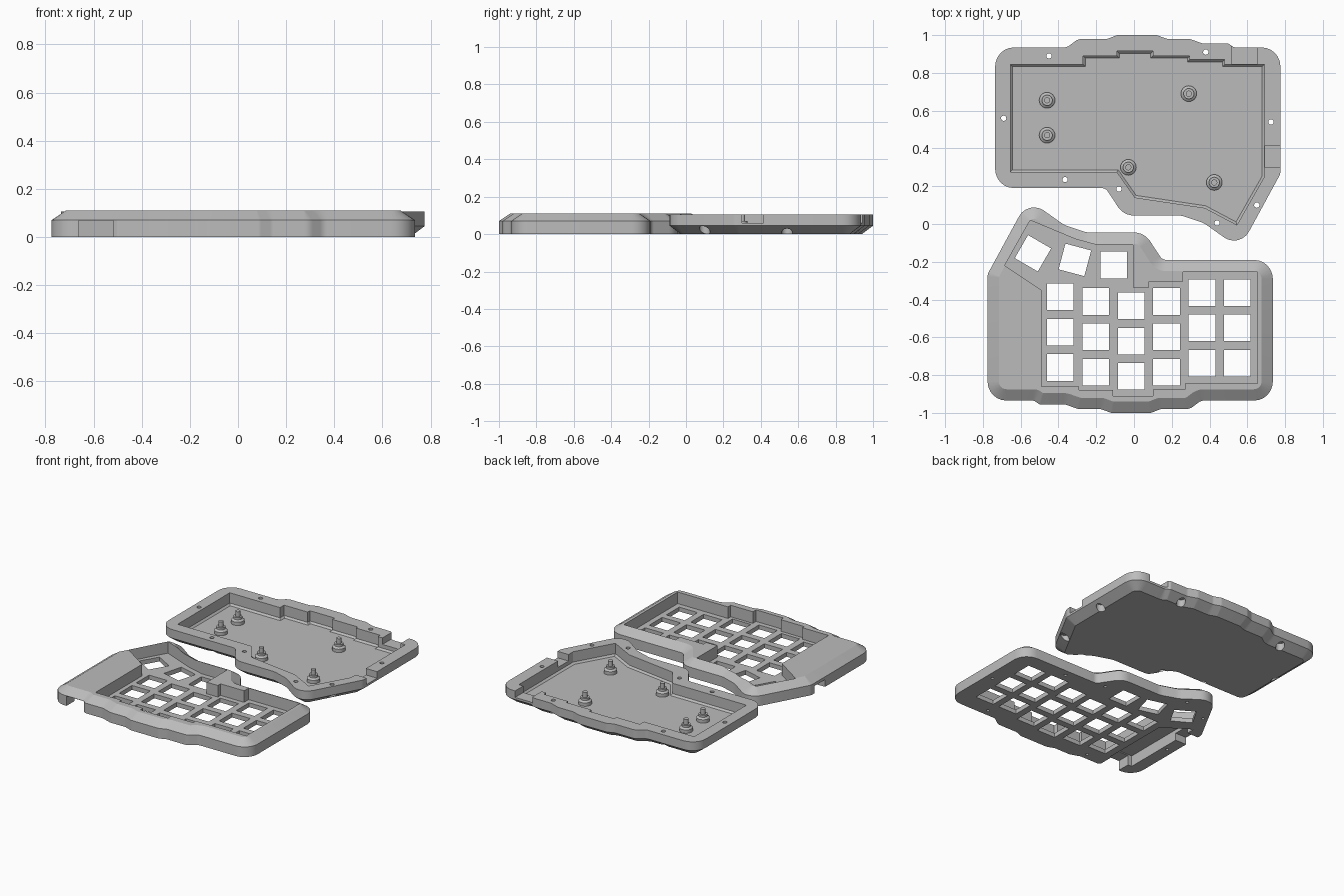
import bpy, bmesh, math
from mathutils import Vector, Matrix

cube = bpy.data.objects.get("Cube")
if cube:
    bpy.data.objects.remove(cube)

grey = bpy.data.materials.new("plain_grey")
grey.use_nodes = True
grey.diffuse_color = (0.5, 0.5, 0.5, 1)
grey.node_tree.nodes["Principled BSDF"].inputs["Base Color"].default_value = (0.5, 0.5, 0.5, 1)

# Case footprint: x, y, corner radius (counter-clockwise)
OUTLINE = [
    (-.735, .19, .1), (-.15, .19, .04), (-.055, .045, .1), (.25, .045, .12), (.37, .005, .15),
    (.56, -.13, .09), (.775, .265, .06), (.775, .935, .1), (.53, .935, .02), (.50, .955, .02),
    (.365, .955, .05), (.295, .98, .05), (.175, .98, .04), (.12, 1, .04), (-.09, 1, .04),
    (-.14, .98, .04), (-.295, .98, .06), (-.355, .935, .05), (-.735, .935, .1)]
CAVITY = [
    (-.655, .275), (-.09, .275), (.005, .14), (.375, .085), (.545, -.005), (.69, .25), (.69, .845),
    (.48, .845), (.48, .87), (.295, .87), (.295, .89), (.1, .89), (.1, .915), (-.09, .915),
    (-.09, .89), (-.27, .89), (-.27, .845), (-.655, .845)]
RECESS = [
    (-.55, .02), (-.685, -.22), (-.49, -.35), (-.49, -.86), (-.29, -.86), (-.29, -.88),
    (-.11, -.88), (-.11, -.91), (.1, -.91), (.1, -.875), (.27, -.875), (.27, -.845),
    (.655, -.845), (.655, -.255), (.26, -.255), (.26, -.305), (.08, -.305), (.08, -.335),
    (-.005, -.335), (-.005, -.11), (-.2, -.11), (-.31, -.08)]
SCREWS = [(-.45, .89), (.38, .91), (.725, .54), (-.69, .56), (-.365, .235), (-.08, .185),
          (.44, .005), (.65, .1)]
POSTS = [(-.46, .655), (-.46, .47), (.29, .69), (-.03, .30), (.425, .22)]


def turned(points):
    return [(-p[0], -p[1], *p[2:]) for p in points]


def inset(points, d):
    """Move every edge of a counter-clockwise outline inward by d."""
    out, n = [], len(points)
    for i, p in enumerate(points):
        c = Vector(p[:2])
        a = (c - Vector(points[i - 1][:2])).normalized()
        b = (Vector(points[(i + 1) % n][:2]) - c).normalized()
        na, nb = Vector((-a.y, a.x)), Vector((-b.y, b.x))
        q = c + (na + nb) * (d / (1 + na.dot(nb)))
        r = p[2] if len(p) > 2 else 0
        if r:
            r = max(.012, r - d if a.cross(b) > 0 else r + d)
        out.append((q.x, q.y, r))
    return out


def rounded(points, steps=6):
    """Replace each corner by an arc of its own radius."""
    out, n = [], len(points)
    for i, p in enumerate(points):
        c = Vector(p[:2])
        if len(p) < 3 or not p[2]:
            out.append(c)
            continue
        u, v = Vector(points[i - 1][:2]) - c, Vector(points[(i + 1) % n][:2]) - c
        half = u.angle(v) / 2
        reach = min(p[2] / math.tan(half), .48 * u.length, .48 * v.length)
        r = reach * math.tan(half)
        u.normalize()
        v.normalize()
        centre = c + (u + v).normalized() * (r / math.sin(half))
        s, e = c + u * reach - centre, c + v * reach - centre
        sweep = s.angle_signed(e)
        for k in range(steps + 1):
            out.append(centre + Matrix.Rotation(-sweep * k / steps, 2) @ s)
    return out


def add_loft(bm, rings):
    """Closed solid through matching rings of (points, z)."""
    loops = [[bm.verts.new((p[0], p[1], z)) for p in pts] for pts, z in rings]
    n = len(loops[0])
    bm.faces.new(loops[0][::-1])
    bm.faces.new(loops[-1])
    for low, high in zip(loops, loops[1:]):
        for i in range(n):
            j = (i + 1) % n
            bm.faces.new((low[i], low[j], high[j], high[i]))


def make(name, solids):
    bm = bmesh.new()
    for rings in solids:
        add_loft(bm, rings)
    bmesh.ops.recalc_face_normals(bm, faces=bm.faces)
    mesh = bpy.data.meshes.new(name)
    bm.to_mesh(mesh)
    bm.free()
    mesh.materials.append(grey)
    ob = bpy.data.objects.new(name, mesh)
    bpy.context.collection.objects.link(ob)
    return ob


def box(x0, x1, y0, y1, z0, z1):
    pts = [(x0, y0), (x1, y0), (x1, y1), (x0, y1)]
    return [(pts, z0), (pts, z1)]


def circle(x, y, r, n=24):
    return [(x + r * math.cos(math.tau * k / n), y + r * math.sin(math.tau * k / n))
            for k in range(n)]


def key_hole(x, y, angle=0):
    turn = Matrix.Rotation(math.radians(angle), 2)
    h = .0705
    pts = [Vector((x, y)) + turn @ Vector(c) for c in ((-h, -h), (h, -h), (h, h), (-h, h))]
    return [(pts, -.05), (pts, .06)]


def carve(ob, groups):
    """Subtract each group of solids, then keep the finished mesh."""
    cutters = []
    for solids in groups:
        cutter = make("cutter", solids)
        cutter.hide_render = True
        mod = ob.modifiers.new("cut", "BOOLEAN")
        mod.operation, mod.solver, mod.object = "DIFFERENCE", "EXACT", cutter
        cutters.append(cutter)
    bpy.context.view_layer.update()
    mesh = bpy.data.meshes.new_from_object(ob.evaluated_get(bpy.context.evaluated_depsgraph_get()))
    ob.modifiers.clear()
    ob.data = mesh
    for cutter in cutters:
        bpy.data.objects.remove(cutter)


def smooth(ob):
    bpy.ops.object.select_all(action="DESELECT")
    ob.select_set(True)
    bpy.context.view_layer.objects.active = ob
    bpy.ops.object.shade_smooth_by_angle(angle=math.radians(25))


# Bottom tray: chamfered underside, open cavity, two port notches, screw holes
tray = make("bottom_tray", [[(rounded(inset(OUTLINE, .06)), 0), (rounded(OUTLINE), .045),
                             (rounded(OUTLINE), .105)]])
carve(tray, [
    [[(inset(CAVITY, .012), .022), (CAVITY, .034), (CAVITY, .2)]],
    [box(.515, .655, .80, 1.1, .06, .2)],
    [box(.66, .9, .30, .415, .06, .2)],
    [[(circle(x, y, .014), -.1), (circle(x, y, .014), .2)] for x, y in SCREWS],
    [[(circle(x, y, .029), -.1), (circle(x, y, .029), .05)] for x, y in SCREWS]])
smooth(tray)

# Stepped standoffs on the tray floor
PROFILE = [(.042, .02), (.042, .045), (.028, .055), (.028, .07), (.016, .07), (.016, .105)]
for i, (x, y) in enumerate(POSTS):
    smooth(make(f"standoff_{i + 1}", [[(circle(x, y, r), z) for r, z in PROFILE]]))

# Top shell: chamfered rim around a sunken key plate
SHELL = turned(OUTLINE)
shell = make("top_shell", [[(rounded(SHELL), 0), (rounded(SHELL), .07),
                            (rounded(inset(SHELL, .06)), .11)]])
PITCH = .187
columns = [(-.39, -.386), (-.203, -.41), (-.015, -.433), (.172, -.41), (.36, -.363), (.547, -.363)]
keys = [key_hole(x, y - row * PITCH) for x, y in columns for row in range(3)]
keys += [key_hole(-.107, -.217), key_hole(-.313, -.19, -15), key_hole(-.535, -.155, -30)]
pocket = [(-.69, -.845), (-.51, -.845), (-.51, -.36), (-.69, -.24)]
carve(shell, [
    [[(RECESS, .03), (RECESS, .2)]],
    keys,
    [[(pocket, -.1), (pocket, .075)]],
    [box(-.66, -.52, -1.1, -.80, -.1, .068)],
    [box(-.9, -.66, -.415, -.30, -.1, .05)],
    [[(circle(x, y, .01, 16), -.1), (circle(x, y, .01, 16), .045)] for x, y in turned(SCREWS)]])
smooth(shell)
